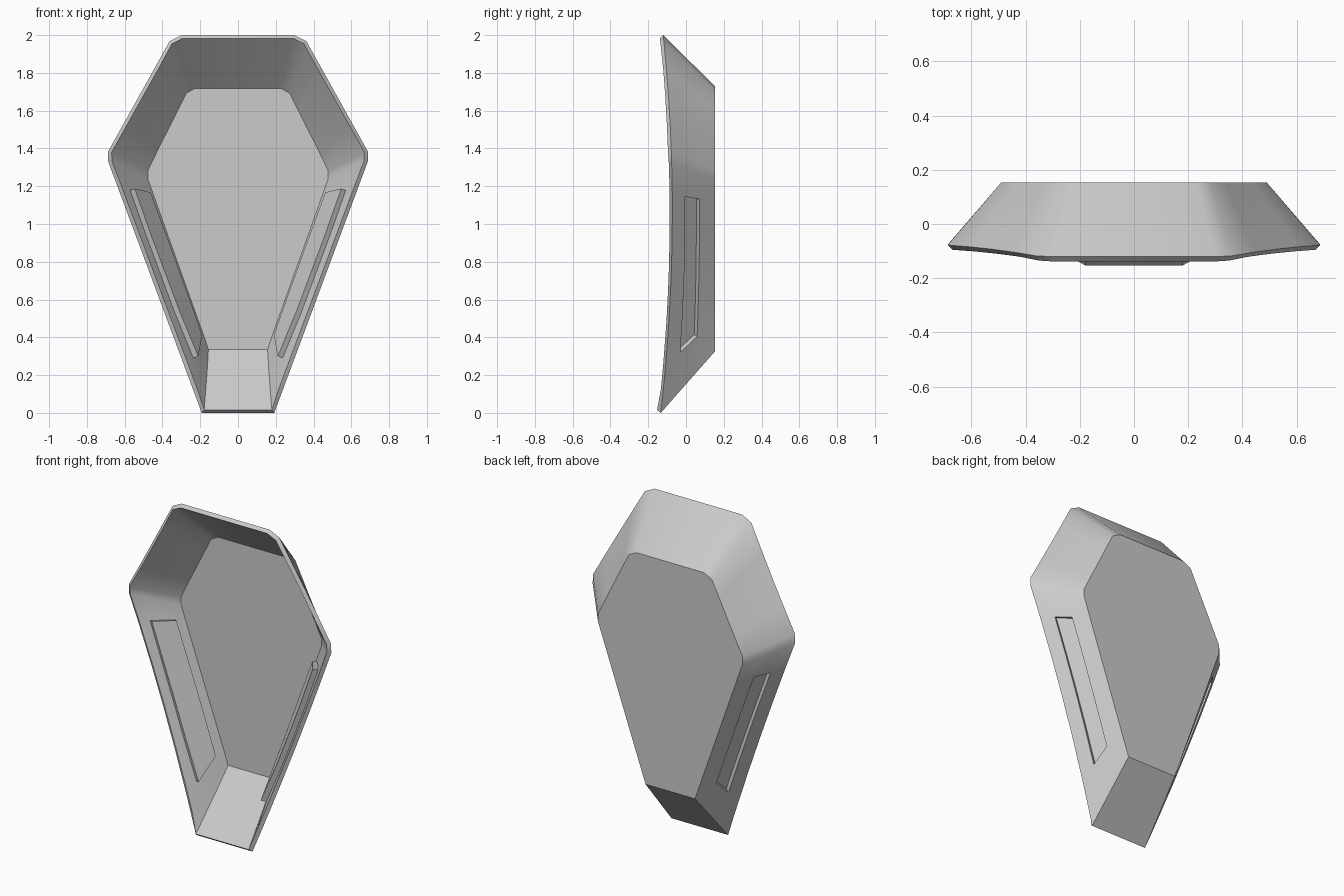
import bpy
import bmesh
from mathutils import Vector

old = bpy.data.objects.get("Cube")
if old:
    bpy.data.objects.remove(old, do_unlink=True)

BACK_Y = 0.153
WALL = 0.025
RECESS = 0.03

# Half outlines as (x, z), from the foot up to the head
RIM = [(0.192, 0.0), (0.687, 1.33), (0.687, 1.385), (0.362, 1.968), (0.298, 2.0)]
BACK = [(0.168, 0.325), (0.49, 1.235), (0.49, 1.285), (0.283, 1.702), (0.228, 1.73)]
# Lengthwise cuts of each wall section; the first holds the recess
CUTS = [[0, 0.09, 0.185, 0.36, 0.53, 0.7, 0.87], [0], [0, 0.25, 0.5, 0.75], [0]]
DEPTHS = [0, 0.30, 0.64, 1]


def rim_y(z):
    """Gently bowed front edge."""
    return -0.072 - 0.055 * (z - 1.06) ** 2


def station(a, b, s):
    """Points from rim to back at one place along a wall section."""
    rx, rz = Vector(RIM[a]).lerp(Vector(RIM[b]), s)
    bx, bz = Vector(BACK[a]).lerp(Vector(BACK[b]), s)
    front, rear = Vector((rx, rim_y(rz), rz)), Vector((bx, BACK_Y, bz))
    return [front.lerp(rear, t) for t in DEPTHS]


# Stations around the whole outline, each with a recess flag
half = []
for i, cuts in enumerate(CUTS):
    for s in cuts:
        half.append((station(i, i + 1, s), i == 0 and 0.18 < s < 0.8))
half.append((station(4, 4, 0), False))

columns = [pts for pts, _ in half]
flags = [flag for _, flag in half]
mirrored = [[Vector((-p.x, p.y, p.z)) for p in pts] for pts in reversed(columns)]
wall_flags = flags[:-1] + [False] + flags[-2::-1] + [False]
columns += mirrored

# Outer skin: walls and back panel
bm = bmesh.new()
verts = [[bm.verts.new(p) for p in pts] for pts in columns]
recess_faces = []
count = len(verts)
for i in range(count):
    a, b = verts[i], verts[(i + 1) % count]
    for j in range(len(DEPTHS) - 1):
        face = bm.faces.new((a[j], b[j], b[j + 1], a[j + 1]))
        if wall_flags[i] and j == 1:
            recess_faces.append(face)
cap = bm.faces.new([col[-1] for col in verts])
bmesh.ops.recalc_face_normals(bm, faces=bm.faces[:])
bm.normal_update()
if cap.normal.y < 0:
    bmesh.ops.reverse_faces(bm, faces=bm.faces[:])
    bm.normal_update()

# Long recessed panels pressed into both lower side walls
bmesh.ops.inset_region(bm, faces=recess_faces, thickness=0.0005, depth=-RECESS,
                       use_even_offset=True)

mesh = bpy.data.meshes.new("tapered_tray")
bm.to_mesh(mesh)
bm.free()
tray = bpy.data.objects.new("tapered_tray", mesh)
bpy.context.collection.objects.link(tray)

# Plain grey surface
grey = bpy.data.materials.new("plain_grey")
grey.use_nodes = True
colour = (0.6, 0.6, 0.6, 1)
grey.diffuse_color = colour
grey.node_tree.nodes["Principled BSDF"].inputs["Base Color"].default_value = colour
mesh.materials.append(grey)

# Wall thickness, then smooth shading with crisp edges
shell = tray.modifiers.new("wall_thickness", "SOLIDIFY")
shell.thickness = WALL
shell.offset = -1
shell.use_even_offset = True
shell.use_quality_normals = True

bpy.ops.object.select_all(action="DESELECT")
tray.select_set(True)
bpy.context.view_layer.objects.active = tray
bpy.ops.object.modifier_apply(modifier=shell.name)
bpy.ops.object.shade_smooth_by_angle(angle=0.52)
